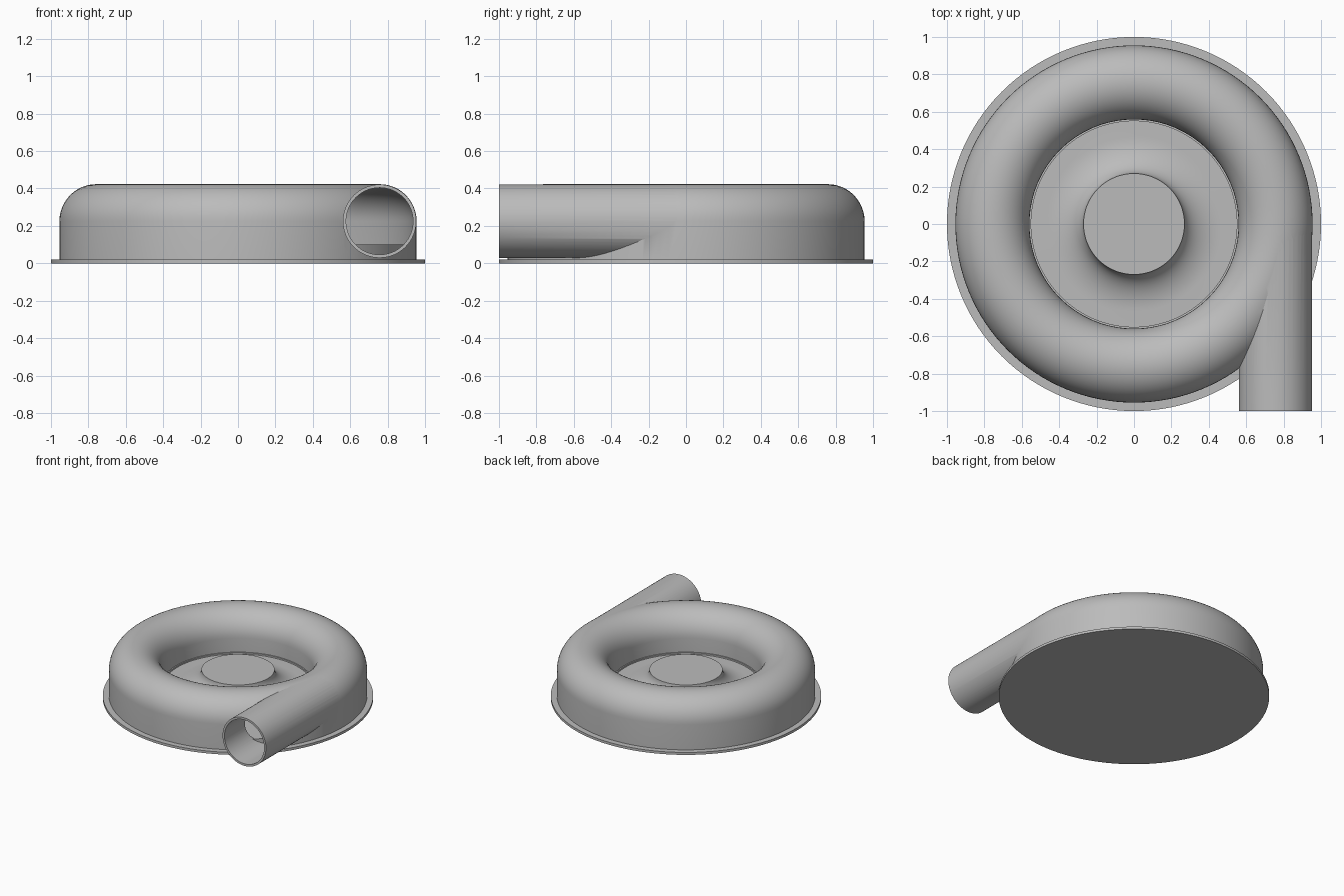
import bpy, bmesh
from math import sin, cos, pi
from mathutils import Matrix, Vector

cube = bpy.data.objects.get("Cube")
if cube:
    bpy.data.objects.remove(cube, do_unlink=True)

metal = bpy.data.materials.new("light_grey_metal")
metal.use_nodes = True
GREY = (0.5, 0.5, 0.5, 1)
metal.diffuse_color = GREY
metal.node_tree.nodes["Principled BSDF"].inputs["Base Color"].default_value = GREY

TUBE_R, TUBE_Z = 0.757, 0.225   # centre line of the scroll and outlet


def finish(bm, name):
    bmesh.ops.remove_doubles(bm, verts=bm.verts, dist=1e-5)
    bmesh.ops.recalc_face_normals(bm, faces=bm.faces)
    mesh = bpy.data.meshes.new(name)
    bm.to_mesh(mesh)
    bm.free()
    mesh.materials.append(metal)
    obj = bpy.data.objects.new(name, mesh)
    bpy.context.collection.objects.link(obj)
    return obj


def lathe(name, profile, steps=128):
    """Revolve a closed (radius, height) profile around z."""
    bm = bmesh.new()
    verts = [bm.verts.new((r, 0, z)) for r, z in profile]
    edges = [bm.edges.new((a, b)) for a, b in zip(verts, verts[1:] + verts[:1])
             if a.co.x > 0 or b.co.x > 0]
    bmesh.ops.spin(bm, geom=verts + edges, cent=(0, 0, 0), axis=(0, 0, 1),
                   angle=2 * pi, steps=steps, use_merge=False)
    return finish(bm, name)


def rod(name, radius, y0, y1):
    """Solid cylinder along y on the outlet axis."""
    bm = bmesh.new()
    place = Matrix.Translation(Vector((TUBE_R, (y0 + y1) / 2, TUBE_Z)))
    bmesh.ops.create_cone(bm, cap_ends=True, segments=64, radius1=radius,
                          radius2=radius, depth=y1 - y0,
                          matrix=place @ Matrix.Rotation(pi / 2, 4, "X"))
    return finish(bm, name)


def arch(radius, n=24):
    """Half circle from the outer side over the top to the inner side."""
    return [(TUBE_R + radius * cos(pi * i / n), TUBE_Z + radius * sin(pi * i / n))
            for i in range(n + 1)]


def combine(obj, other, operation):
    mod = obj.modifiers.new(operation.lower(), "BOOLEAN")
    mod.operation, mod.object, mod.solver = operation, other, "EXACT"
    bpy.context.view_layer.objects.active = obj
    bpy.ops.object.modifier_apply(modifier=mod.name)
    bpy.data.objects.remove(other, do_unlink=True)


# Scroll housing: half-round ring with straight walls and an inner lip
housing = lathe("scroll_housing", [(0.955, 0.01)] + arch(0.198) +
                [(0.559, 0.112), (0.55, 0.112), (0.55, 0.01)])
combine(housing, rod("outlet_pipe", 0.196, -1.0, 0.0), "UNION")

# Hollow out the scroll and the outlet
combine(housing, lathe("scroll_cavity", [(0.937, -0.05)] + arch(0.18) +
                       [(0.577, -0.05)]), "DIFFERENCE")
combine(housing, rod("outlet_bore", 0.179, -1.1, 0.0), "DIFFERENCE")

# Back plate with raised floor and flared hub
N = 14
flare = [(0.47 - 0.2 * sin(pi / 2 * i / N), 0.23 - 0.13 * cos(pi / 2 * i / N))
         for i in range(N + 1)]
plate = lathe("back_plate_and_hub", [(0, 0), (1, 0), (1, 0.02), (0.945, 0.02),
              (0.945, 0.1)] + flare + [(0, 0.23)])

# Smooth shading with crisp edges
bpy.ops.object.select_all(action="DESELECT")
for obj in (housing, plate):
    obj.select_set(True)
bpy.context.view_layer.objects.active = housing
bpy.ops.object.shade_smooth_by_angle(angle=pi / 6)
